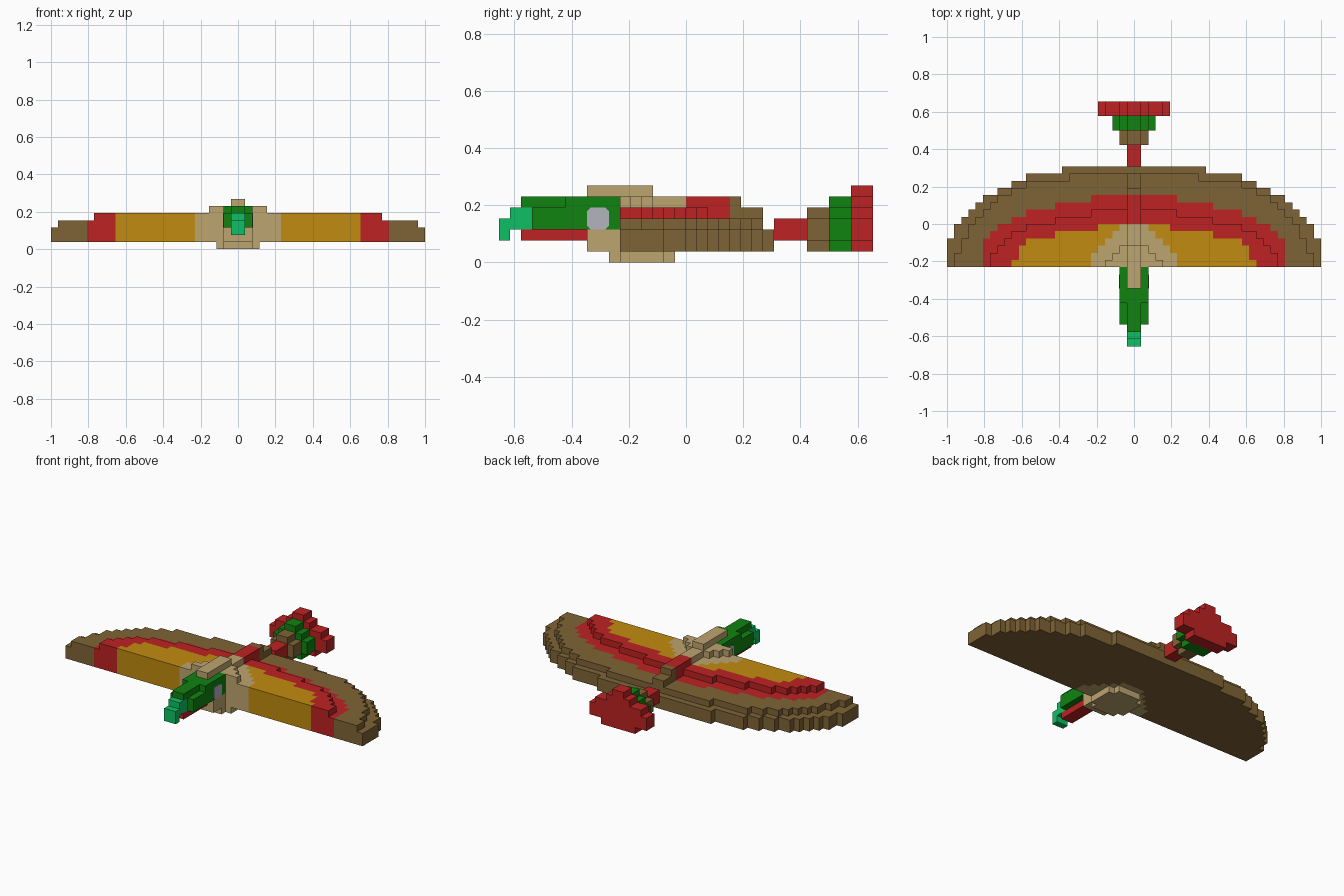
import bpy, bmesh, math
from mathutils import Vector

U = 2 / 52  # one block

old = bpy.data.objects.get("Cube")
if old:
    bpy.data.objects.remove(old, do_unlink=True)


def linear(c):
    c /= 255
    return c / 12.92 if c <= 0.04045 else ((c + 0.055) / 1.055) ** 2.4


def material(name, rgb):
    col = tuple(linear(c) for c in rgb) + (1.0,)
    m = bpy.data.materials.new(name)
    m.use_nodes = True
    m.diffuse_color = col
    bsdf = m.node_tree.nodes["Principled BSDF"]
    bsdf.inputs["Base Color"].default_value = col
    bsdf.inputs["Roughness"].default_value = 0.9
    return m


BROWN = material("brown", (127, 100, 54))
RED = material("red", (189, 34, 34))
GOLD = material("gold", (193, 139, 16))
TAN = material("tan", (190, 165, 112))
GREEN = material("green", (16, 131, 16))
TEAL = material("teal", (14, 192, 100))
GREY = material("grey", (178, 179, 190))


def finish(name, bm, mats):
    me = bpy.data.meshes.new(name)
    bm.to_mesh(me)
    bm.free()
    for m in mats:
        me.materials.append(m)
    ob = bpy.data.objects.new(name, me)
    bpy.context.collection.objects.link(ob)
    return ob


def blocks(name, boxes, mats, rule=None):
    """Outer skin of stacked blocks. Box: (half width, y0, y1, z0, z1) in block
    units, centred on x. rule(cell, direction) gives the material index."""
    cells = {(x, y, z) for hw, y0, y1, z0, z1 in boxes
             for x in range(-hw, hw) for y in range(y0, y1) for z in range(z0, z1)}
    bm = bmesh.new()
    verts = {}

    def vert(p):
        if p not in verts:
            verts[p] = bm.verts.new(Vector(p) * U)
        return verts[p]

    for c in sorted(cells):
        for axis in range(3):
            for side in (0, 1):
                d = [0, 0, 0]
                d[axis] = 2 * side - 1
                if tuple(a + b for a, b in zip(c, d)) in cells:
                    continue
                a1, a2 = (axis + 1) % 3, (axis + 2) % 3
                quad = []
                for s, t in ((0, 0), (1, 0), (1, 1), (0, 1)):
                    p = list(c)
                    p[axis] += side
                    p[a1] += s
                    p[a2] += t
                    quad.append(vert(tuple(p)))
                face = bm.faces.new(quad if side else quad[::-1])
                face.material_index = rule(c, d) if rule else 0
    # merge flat areas of one colour
    bmesh.ops.dissolve_limit(bm, angle_limit=0.01, verts=bm.verts[:],
                             edges=bm.edges[:], delimit={'MATERIAL'})
    return finish(name, bm, mats)


# Wing: half widths per row, from the front edge (y = -6) backwards
lower = [26] * 4 + [25] * 2 + [24, 23, 22, 21, 19, 17, 15, 10]
middle = [25] * 2 + [24] * 2 + [23] * 2 + [22, 21, 20, 19, 17, 15, 9]
upper = [20, 20, 19, 18, 17, 15, 11, 6]
# Half widths of the painted bands per row
red_band = [21] * 4 + [20, 19, 17, 15, 11, 6]
gold_band = [17, 16, 16, 15, 11, 5]
tan_band = [6, 6, 5, 4, 3, 2]


def wing_rule(c, d):
    row, dist = c[1] + 6, abs(c[0] + 0.5)

    def inside(band):
        return row < len(band) and dist < band[row]

    if d[2] < 0:
        return 3 if inside(tan_band) else 0
    if d[2] > 0 or (d[1] < 0 and row == 0):
        if inside(tan_band):
            return 3
        if inside(gold_band):
            return 2
        return 1 if inside(red_band) else 0
    return 1 if c[2] >= 4 else 0


wing_boxes = []
for rows, z0, z1 in ((lower, 1, 3), (middle, 3, 4), (upper, 4, 5)):
    wing_boxes += [(hw, i - 6, i - 5, z0, z1) for i, hw in enumerate(rows)]
blocks("wing", wing_boxes, [BROWN, RED, GOLD, TAN], wing_rule)

# Body: shoulders, back ridge, belly and throat
blocks("shoulders", [(4, -6, -5, 5, 6), (3, -5, -4, 5, 6), (2, -4, -3, 5, 6),
                     (1, -3, 0, 5, 6), (1, -9, -3, 6, 7)], [TAN])
blocks("back_ridge", [(1, 0, 2, 5, 6), (1, 2, 4, 4, 6)], [RED])
blocks("rear_ridge", [(1, 4, 5, 4, 6), (1, 5, 7, 4, 5)], [BROWN])
blocks("belly", [(2, -7, -6, 0, 1), (3, -6, -2, 0, 1), (2, -2, -1, 0, 1)], [TAN])
blocks("throat", [(2, -9, -6, 1, 3)], [TAN])

# Head
blocks("head", [(2, -14, -6, 3, 5), (1, -15, -11, 5, 6), (2, -11, -6, 5, 6)], [GREEN])
blocks("jaw", [(1, -15, -9, 2, 3)], [RED])
blocks("beak", [(1, -16, -14, 3, 5), (1, -17, -16, 2, 4)], [TEAL])

# Eyes: thin plates with clipped corners
for side, label in ((1, "left"), (-1, "right")):
    bm = bmesh.new()
    ring = []
    for k in range(8):
        a = math.radians(22.5 + 45 * k)
        # pull the octagon corners outwards towards a rounded square
        y = math.copysign(1.0 if abs(math.cos(a)) > 0.7 else 0.65, math.cos(a))
        z = math.copysign(1.0 if abs(math.sin(a)) > 0.7 else 0.65, math.sin(a))
        ring.append(bm.verts.new((side * 2 * U, (-8 + y) * U, (4 + z) * U)))
    face = bm.faces.new(ring)
    out = bmesh.ops.extrude_face_region(bm, geom=[face])
    moved = [v for v in out["geom"] if isinstance(v, bmesh.types.BMVert)]
    bmesh.ops.translate(bm, verts=moved, vec=(side * 0.004, 0, 0))
    bmesh.ops.recalc_face_normals(bm, faces=bm.faces[:])
    finish(label + "_eye", bm, [GREY])

# Tail: stem, then three widening stages
blocks("tail_stem", [(1, 8, 11, 2, 4)], [RED])
blocks("tail_base", [(1, 11, 13, 1, 2), (2, 11, 13, 2, 4), (1, 11, 13, 4, 5)], [BROWN])
blocks("tail_middle", [(2, 13, 15, 1, 2), (3, 13, 15, 2, 4),
                       (2, 13, 15, 4, 5), (1, 13, 15, 5, 6)], [GREEN])
blocks("tail_fan", [(3, 15, 17, 1, 2), (5, 15, 17, 2, 4), (4, 15, 17, 4, 5),
                    (2, 15, 17, 5, 6), (1, 15, 17, 6, 7)], [RED])
